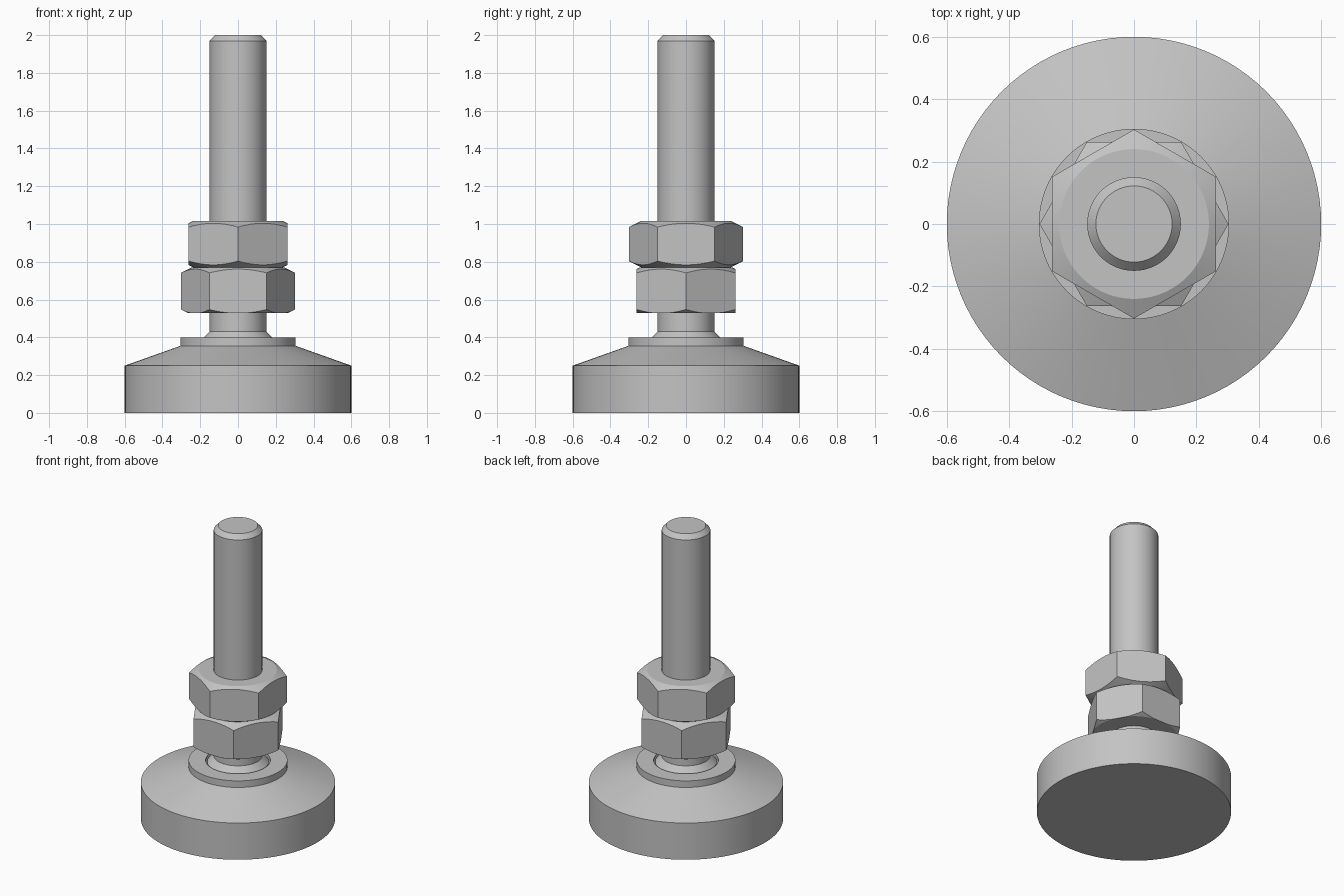
import bpy, bmesh, math

cube = bpy.data.objects.get("Cube")
if cube:
    bpy.data.objects.remove(cube, do_unlink=True)

# Single steel colour
steel = bpy.data.materials.new("grey steel")
steel.use_nodes = True
steel.diffuse_color = (0.55, 0.55, 0.55, 1)
steel.node_tree.nodes["Principled BSDF"].inputs["Base Color"].default_value = steel.diffuse_color


def activate(obj):
    bpy.ops.object.select_all(action="DESELECT")
    obj.select_set(True)
    bpy.context.view_layer.objects.active = obj


def smooth(obj):
    activate(obj)
    bpy.ops.object.shade_smooth_by_angle(angle=math.radians(20))


def lathe(name, profile, steps=96):
    """Revolve (radius, height) points about z; radius 0 closes on the axis."""
    bm = bmesh.new()
    verts = [bm.verts.new((r, 0, z)) for r, z in profile]
    edges = [bm.edges.new(pair) for pair in zip(verts, verts[1:])]
    bmesh.ops.spin(bm, geom=verts + edges, axis=(0, 0, 1), cent=(0, 0, 0),
                   angle=math.tau, steps=steps, use_duplicate=False)
    bmesh.ops.remove_doubles(bm, verts=bm.verts, dist=1e-4)
    bmesh.ops.recalc_face_normals(bm, faces=bm.faces)
    mesh = bpy.data.meshes.new(name)
    bm.to_mesh(mesh)
    bm.free()
    obj = bpy.data.objects.new(name, mesh)
    bpy.context.collection.objects.link(obj)
    mesh.materials.append(steel)
    smooth(obj)
    return obj


def hex_nut(name, bottom, top, turn, low_radius, high_radius):
    """Hexagonal prism whose corners are trimmed by a chamfered round."""
    corner, slope = 0.303, 0.5
    bpy.ops.mesh.primitive_cylinder_add(
        vertices=6, radius=corner, depth=top - bottom,
        location=(0, 0, (top + bottom) / 2), rotation=(0, 0, turn))
    nut = bpy.context.object
    nut.name = name
    nut.data.materials.append(steel)
    wide = corner + 0.02
    trim = lathe(name + "_trim", [
        (0, bottom), (low_radius, bottom),
        (wide, bottom + (wide - low_radius) * slope),
        (wide, top - (wide - high_radius) * slope),
        (high_radius, top), (0, top)])
    activate(nut)
    mod = nut.modifiers.new("chamfer", "BOOLEAN")
    mod.operation = "INTERSECT"
    mod.solver = "EXACT"
    mod.object = trim
    bpy.ops.object.modifier_apply(modifier=mod.name)
    bpy.data.objects.remove(trim, do_unlink=True)
    smooth(nut)


# Round foot with raised rim and a recessed socket
lathe("foot_pad", [
    (0, 0), (0.6, 0), (0.6, 0.25), (0.305, 0.355), (0.305, 0.4),
    (0.2, 0.4), (0.2, 0.34), (0, 0.34)])

# Stem flaring into the socket, chamfered at its tip
lathe("stem", [
    (0, 0.335), (0.19, 0.335), (0.19, 0.39), (0.15, 0.43),
    (0.15, 1.97), (0.122, 2.0), (0, 2.0)])

# Lock nuts, turned a twelfth apart
hex_nut("lower_nut", 0.53, 0.77, math.pi / 2, 0.268, 0.245)
hex_nut("upper_nut", 0.77, 1.015, 0, 0.235, 0.24)
